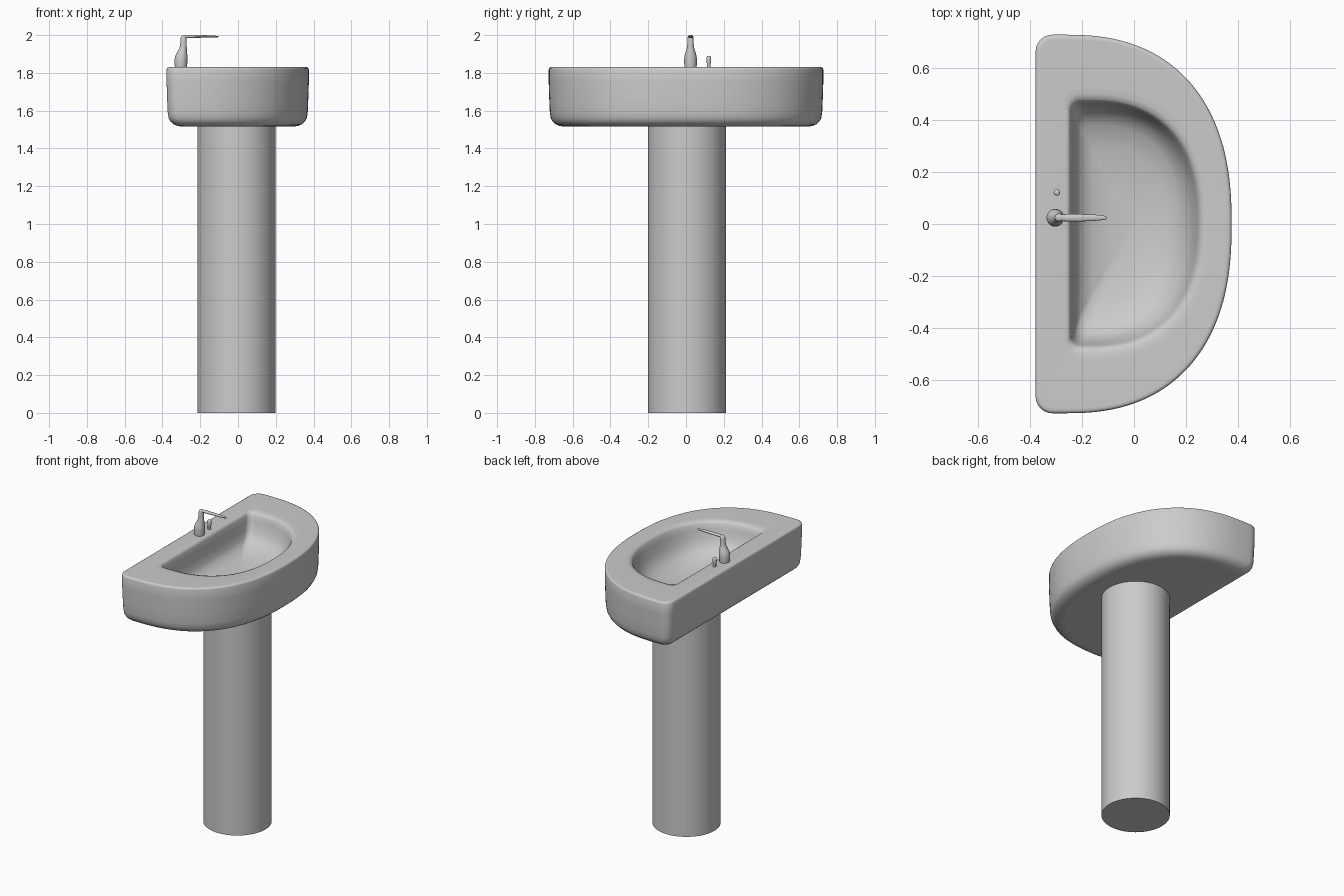
import bpy, bmesh, math

grey = bpy.data.materials.new("ceramic grey")
grey.diffuse_color = (0.6, 0.6, 0.6, 1)


def loft(name, rings, angle=40):
    """Skin a list of equal-length closed rings and cap both ends."""
    bm = bmesh.new()
    vs = [[bm.verts.new(p) for p in ring] for ring in rings]
    n = len(vs[0])
    for a, b in zip(vs, vs[1:]):
        for i in range(n):
            j = (i + 1) % n
            bm.faces.new((a[i], a[j], b[j], b[i]))
    bm.faces.new(vs[0][::-1])
    bm.faces.new(vs[-1])
    bmesh.ops.recalc_face_normals(bm, faces=bm.faces)
    me = bpy.data.meshes.new(name)
    bm.to_mesh(me)
    bm.free()
    me.materials.append(grey)
    ob = bpy.data.objects.new(name, me)
    bpy.context.collection.objects.link(ob)
    bpy.ops.object.select_all(action='DESELECT')
    ob.select_set(True)
    bpy.context.view_layer.objects.active = ob
    bpy.ops.object.shade_smooth_by_angle(angle=math.radians(angle))
    return ob


def d_ring(xb, xf, b, r, z, power=2.4, n=72):
    """D-shaped outline: superellipse front, straight back, rounded back corners."""
    cx = xb + 0.15 * (xf - xb)
    r = min(r, 0.9 * (cx - xb))
    pts = []
    for i in range(n + 1):
        t = -math.pi / 2 + math.pi * i / n
        c, s = max(math.cos(t), 0), math.sin(t)
        pts.append((cx + (xf - cx) * c ** (2 / power),
                    math.copysign(b * abs(s) ** (2 / power), s), z))
    corner = [(xb + r + r * math.cos(a), b - r + r * math.sin(a))
              for a in (math.pi / 2 * (1 + k / 8) for k in range(9))]
    pts += [(x, y, z) for x, y in corner]
    pts += [(xb, (b - r) * f, z) for f in (0.5, 0, -0.5)]
    pts += [(x, -y, z) for x, y in reversed(corner)]
    return pts


def circle(x, y, z, r, n=32):
    return [(x + r * math.cos(2 * math.pi * i / n),
             y + r * math.sin(2 * math.pi * i / n), z) for i in range(n)]


# Basin: outer shell (inset, height), then down into the bowl
outer = [(0.12, 1.515), (0.085, 1.515), (0.058, 1.519), (0.037, 1.528), (0.021, 1.542),
         (0.011, 1.56), (0.006, 1.59), (0.003, 1.66), (0, 1.75), (0, 1.818),
         (0.003, 1.826), (0.010, 1.83), (0.02, 1.83)]
bowl = [(-0.264, 0.292, 0.525, 0.05, 1.83), (-0.255, 0.275, 0.50, 0.05, 1.829),
        (-0.248, 0.259, 0.48, 0.045, 1.824), (-0.243, 0.25, 0.47, 0.04, 1.812),
        (-0.238, 0.241, 0.462, 0.04, 1.78), (-0.231, 0.226, 0.447, 0.04, 1.725),
        (-0.222, 0.206, 0.422, 0.04, 1.682), (-0.205, 0.178, 0.38, 0.04, 1.652),
        (-0.16, 0.13, 0.29, 0.03, 1.626), (-0.08, 0.07, 0.15, 0.02, 1.61),
        (-0.02, 0.02, 0.04, 0.005, 1.605)]
rings = [d_ring(-0.378 + d, 0.375 - d, 0.727 - d, max(0.065 - 0.4 * d, 0.02), z)
         for d, z in outer]
rings += [d_ring(*p) for p in bowl]
loft("basin", rings, 60)

# Pedestal column
loft("pedestal", [circle(-0.008, 0.006, z, 0.207, 64) for z in (0, 1.53)])

# Faucet body: vase shape leaning slightly forward
body = [(-0.302, 1.825, 0.031), (-0.302, 1.84, 0.033), (-0.302, 1.87, 0.034),
        (-0.300, 1.89, 0.032), (-0.296, 1.91, 0.026), (-0.291, 1.93, 0.020),
        (-0.289, 1.95, 0.017), (-0.288, 1.98, 0.0165), (-0.287, 1.992, 0.015),
        (-0.286, 1.998, 0.010), (-0.286, 2.0, 0.004)]
loft("faucet_body", [circle(x, 0.024, z, r) for x, z, r in body], 60)

# Faucet spout: flattened tapering tube (x, z, half width, half height)
spout = [(-0.290, 1.991, 0.012, 0.007), (-0.26, 1.992, 0.014, 0.008),
         (-0.20, 1.993, 0.014, 0.007), (-0.15, 1.993, 0.012, 0.006),
         (-0.12, 1.992, 0.009, 0.005), (-0.108, 1.992, 0.006, 0.004),
         (-0.103, 1.992, 0.002, 0.002)]
loft("faucet_spout", [[(x, 0.024 + w * math.cos(a), z + h * math.sin(a))
                       for a in (2 * math.pi * i / 20 for i in range(20))]
                      for x, z, w, h in spout], 60)

# Small stopper knob beside the faucet
knob = [(1.825, 0.010), (1.85, 0.010), (1.857, 0.0125), (1.882, 0.0125),
        (1.888, 0.010), (1.89, 0.005)]
loft("stopper_knob", [circle(-0.296, 0.121, z, r, 20) for z, r in knob], 60)
